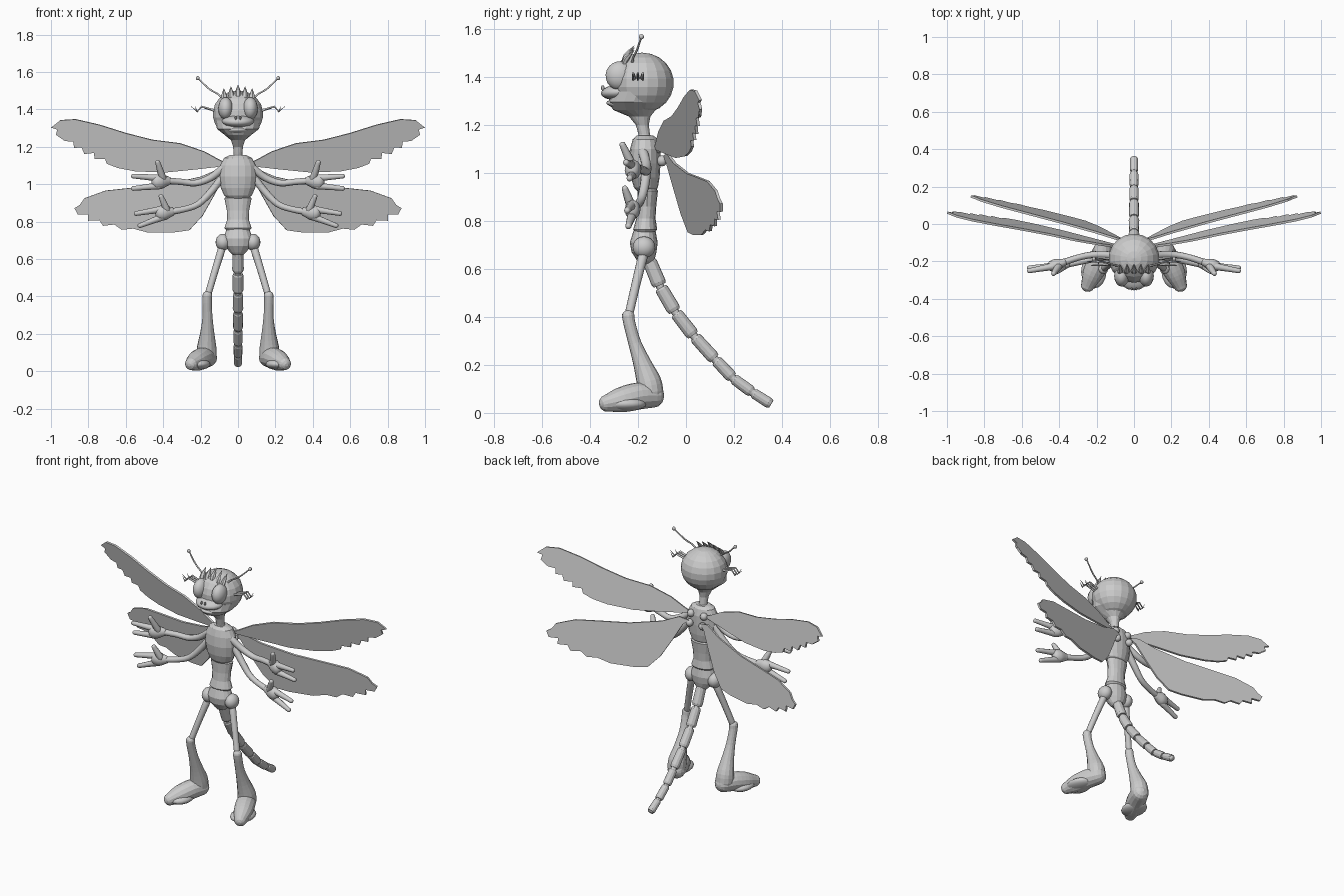
import bpy, bmesh, math
from mathutils import Vector, Matrix

grey = bpy.data.materials.new("matte_grey")
grey.diffuse_color = (0.6, 0.6, 0.6, 1)


def finish(name, bm, mirror=False, smooth=False):
    bmesh.ops.recalc_face_normals(bm, faces=bm.faces[:])
    me = bpy.data.meshes.new(name)
    bm.to_mesh(me)
    bm.free()
    me.materials.append(grey)
    for p in me.polygons:
        p.use_smooth = smooth
    ob = bpy.data.objects.new(name, me)
    bpy.context.collection.objects.link(ob)
    if mirror:
        ob.modifiers.new("mirror", 'MIRROR')
    return ob


def skin(bm, rings):
    """Join rings of points into a closed body."""
    vs = [[bm.verts.new(p) for p in r] for r in rings]
    n = len(vs[0])
    for a, b in zip(vs, vs[1:]):
        for i in range(n):
            bm.faces.new((a[i], a[(i + 1) % n], b[(i + 1) % n], b[i]))
    bm.faces.new(vs[0][::-1])
    bm.faces.new(vs[-1])


def loft(name, rows, n=16):
    """Rows are z, centre y, half width, half depth."""
    bm = bmesh.new()
    ang = [2 * math.pi * i / n for i in range(n)]
    skin(bm, [[(rx * math.cos(a), cy + ry * math.sin(a), z) for a in ang]
              for z, cy, rx, ry in rows])
    return finish(name, bm)


def tube(name, path, sides=10, mirror=False, smooth=True, flat=1.0, steps=3, cap=True):
    """Path points are x, y, z, radius; smoothed by a spline, with round ends."""
    P = [Vector(p) for p in path]
    P = [P[0] * 2 - P[1]] + P + [P[-1] * 2 - P[-2]]
    pts = []
    for k in range(1, len(P) - 2):
        a, b, c, d = P[k - 1:k + 3]
        for j in range(steps):
            t = j / steps
            pts.append(0.5 * (2 * b + (c - a) * t + (2 * a - 5 * b + 4 * c - d) * t * t
                              + (3 * b - a - 3 * c + d) * t ** 3))
    pts.append(P[-2])
    pos = [Vector(p[:3]) for p in pts]
    rad = [path[0][3]] + [max(p[3], 0.001) for p in pts[1:-1]] + [path[-1][3]]
    tan = [(pos[min(i + 1, len(pos) - 1)] - pos[max(i - 1, 0)]).normalized()
           for i in range(len(pos))]
    if cap:
        for end, s in ((0, -1), (-1, 1)):
            c, r, t = pos[end].copy(), rad[end], tan[end].copy()
            for f in (0.4, 0.75, 0.97):
                q, w = c + t * s * r * f * 0.9, r * math.sqrt(1 - f * f)
                at = 0 if s < 0 else len(pos)
                pos.insert(at, q), rad.insert(at, w), tan.insert(at, t)
    u = tan[0].cross(Vector((0, 0, 1)))
    if u.length < 0.1:
        u = Vector((1, 0, 0))
    rings = []
    for p, r, t in zip(pos, rad, tan):
        u = (u - t * u.dot(t)).normalized()
        v = t.cross(u)
        rings.append([p + u * r * math.cos(a) + v * r * flat * math.sin(a)
                      for a in (2 * math.pi * i / sides for i in range(sides))])
    bm = bmesh.new()
    skin(bm, rings)
    return finish(name, bm, mirror, smooth)


def ball(name, c, r, mirror=False, seg=16, smooth=False, tilt=0):
    bm = bmesh.new()
    m = Matrix.Translation(c) @ Matrix.Rotation(tilt, 4, 'X') @ Matrix.Diagonal((*r, 1))
    bmesh.ops.create_uvsphere(bm, u_segments=seg, v_segments=seg * 5 // 8, radius=1, matrix=m)
    return finish(name, bm, mirror, smooth)


# Head, jaw and neck
ball("skull", (0, -0.183, 1.375), (0.137, 0.132, 0.126), seg=18)
loft("jaw_and_neck", [(1.12, -0.17, 0.034, 0.034), (1.16, -0.174, 0.024, 0.024),
                      (1.20, -0.182, 0.026, 0.027), (1.235, -0.193, 0.038, 0.045),
                      (1.262, -0.215, 0.07, 0.088), (1.295, -0.218, 0.112, 0.105),
                      (1.34, -0.2, 0.125, 0.11)])
ball("muzzle", (0, -0.275, 1.338), (0.088, 0.08, 0.034), smooth=True, tilt=0.1)
ball("lower_lip", (0, -0.265, 1.283), (0.062, 0.068, 0.02), smooth=True, tilt=-0.15)
ball("eye", (0.066, -0.277, 1.405), (0.04, 0.058, 0.06), True, smooth=True, tilt=-0.1)
ball("nostril", (0.012, -0.347, 1.354), (0.006, 0.008, 0.011), True, seg=8)

# Forehead hair spikes
for i in range(-2, 3):
    x, drop = i * 0.035, abs(i) * 0.009
    tube("hair_spike", [(x, -0.262, 1.455 - drop, 0.012), (x * 1.05, -0.25, 1.49 - drop, 0.016),
                        (x * 1.08, -0.215, 1.53 - drop, 0.001)], 6, smooth=False, flat=0.7, steps=2)

# Antennae and zigzag side feelers
tube("antenna", [(0.075, -0.225, 1.45, 0.006), (0.105, -0.22, 1.48, 0.005),
                 (0.155, -0.205, 1.51, 0.005), (0.21, -0.187, 1.563, 0.004)], 6, True)
ball("antenna_tip", (0.215, -0.186, 1.567), (0.011,) * 3, True, 8, True)
for dy in (-0.02, 0, 0.02):
    tube("side_feeler", [(0.115, -0.2 + dy * 0.7, 1.39, 0.008), (0.195, -0.2 + dy, 1.415, 0.005),
                         (0.218, -0.2 + dy, 1.388, 0.005),
                         (0.25 - abs(dy), -0.2 + dy * 1.2, 1.415, 0.001)], 5, True, steps=1)

# Torso in three plates
loft("chest", [(1.155, -0.17, 0.045, 0.035), (1.14, -0.17, 0.075, 0.052),
               (1.10, -0.17, 0.096, 0.063), (1.04, -0.172, 0.1, 0.066),
               (0.98, -0.17, 0.092, 0.06), (0.94, -0.167, 0.074, 0.05),
               (0.92, -0.164, 0.05, 0.036)])
loft("waist", [(0.935, -0.16, 0.062, 0.036), (0.925, -0.16, 0.073, 0.043),
               (0.86, -0.163, 0.06, 0.039), (0.81, -0.167, 0.058, 0.04),
               (0.765, -0.17, 0.073, 0.05), (0.75, -0.172, 0.06, 0.04)])
loft("pelvis", [(0.775, -0.172, 0.04, 0.035), (0.755, -0.173, 0.062, 0.047),
                (0.71, -0.176, 0.08, 0.058), (0.67, -0.175, 0.072, 0.052),
                (0.635, -0.168, 0.042, 0.036), (0.62, -0.165, 0.025, 0.025)])

# Legs and feet
ball("hip_joint", (0.08, -0.175, 0.69), (0.04, 0.047, 0.045), True, smooth=True)
tube("thigh", [(0.085, -0.178, 0.66, 0.021), (0.125, -0.21, 0.53, 0.019),
               (0.163, -0.24, 0.40, 0.018)], 12, True)
tube("shin", [(0.164, -0.241, 0.405, 0.026), (0.165, -0.235, 0.37, 0.025),
              (0.163, -0.213, 0.29, 0.027), (0.164, -0.182, 0.205, 0.038),
              (0.167, -0.155, 0.13, 0.052), (0.168, -0.148, 0.085, 0.054)], 14, True, False)
tube("foot", [(0.163, -0.138, 0.072, 0.052), (0.19, -0.2, 0.07, 0.058),
              (0.222, -0.27, 0.054, 0.054), (0.248, -0.33, 0.04, 0.036)],
     14, True, False, flat=0.98)
ball("foot_sole", (0.215, -0.255, 0.037), (0.068, 0.09, 0.031), True, smooth=True)

# Segmented tail
joints = [(-0.155, 0.64), (-0.108, 0.527), (-0.045, 0.42), (0.033, 0.32),
          (0.122, 0.222), (0.195, 0.145), (0.277, 0.085), (0.355, 0.036)]
tube("tail_core", [(0, y, z, 0.017) for y, z in joints], 8, steps=1, cap=False)
for k, ((y0, z0), (y1, z1)) in enumerate(zip(joints, joints[1:])):
    r = 0.031 - k * 0.0014
    at = [(0.05, 0.8), (0.12, 0.95), (0.85, 1.0), (0.96, 0.85)]
    tube("tail_segment", [(0, y0 + (y1 - y0) * t, z0 + (z1 - z0) * t, r * f) for t, f in at],
         12, smooth=False, steps=1, cap=False)


# Two pairs of arms, each hand with a thumb and two fingers
def arm(name, path, palm, thumb, fingers):
    tube(name, path, 10, True)
    w, p, t = Vector(path[-1][:3]), Vector(palm), Vector(thumb)
    tube(name + "_palm", [(*w, 0.02), (*w.lerp(p, 0.6), 0.032), (*p, 0.031)],
         12, True, flat=1.25)
    b = w.lerp(p, 0.45) + Vector((0, -0.01, 0.015))
    tube(name + "_thumb", [(*b, 0.02), (*b.lerp(t, 0.55), 0.017), (*t, 0.013)], 10, True)
    for f, s in zip(fingers, (1, -1)):
        f, q = Vector(f), p + Vector((-0.01, 0, 0.021 * s))
        tube(name + "_finger", [(*q, 0.02), (*q.lerp(f, 0.5), 0.016), (*f, 0.013)], 10, True)


arm("upper_arm", [(0.075, -0.18, 1.09, 0.021), (0.145, -0.165, 1.035, 0.02),
                  (0.225, -0.165, 1.006, 0.018), (0.30, -0.18, 1.012, 0.017),
                  (0.375, -0.205, 1.018, 0.018)],
    (0.435, -0.225, 1.012), (0.43, -0.265, 1.118),
    [(0.56, -0.25, 1.043), (0.56, -0.235, 0.977)])
arm("lower_arm", [(0.075, -0.165, 1.05, 0.021), (0.14, -0.17, 0.965, 0.02),
                  (0.21, -0.185, 0.895, 0.018), (0.28, -0.2, 0.868, 0.017),
                  (0.355, -0.215, 0.853, 0.018)],
    (0.415, -0.225, 0.845), (0.412, -0.255, 0.935),
    [(0.545, -0.245, 0.843), (0.525, -0.24, 0.778)])


# Wings: scalloped outlines laid on slanted planes
def wing(name, outline, base, k, t):
    bm = bmesh.new()
    x0, y0, z0 = base
    face = bm.faces.new([bm.verts.new((x, y0 + k * (x - x0) - t * (z - z0), z))
                         for x, z in outline])
    bmesh.ops.triangulate(bm, faces=[face])
    ob = finish(name, bm)
    sol = ob.modifiers.new("thickness", 'SOLIDIFY')
    sol.thickness, sol.offset = 0.012, 0
    ob.modifiers.new("mirror", 'MIRROR')


wing("upper_wing", [(0.04, 1.10), (0.10, 1.13), (0.18, 1.174), (0.31, 1.218), (0.46, 1.237),
                    (0.60, 1.273), (0.74, 1.317), (0.87, 1.347), (0.95, 1.342), (0.998, 1.303),
                    (0.965, 1.293), (0.972, 1.265), (0.925, 1.262), (0.925, 1.232),
                    (0.88, 1.228), (0.875, 1.195), (0.835, 1.197), (0.82, 1.162),
                    (0.77, 1.168), (0.765, 1.137), (0.71, 1.137), (0.70, 1.11), (0.64, 1.087),
                    (0.55, 1.07), (0.39, 1.063), (0.22, 1.08), (0.09, 1.095)],
     (0.085, -0.12, 1.11), 0.24, 0.2)
wing("lower_wing", [(0.04, 1.07), (0.10, 1.083), (0.2, 1.04), (0.39, 0.998), (0.58, 0.979),
                    (0.71, 0.965), (0.82, 0.925), (0.845, 0.89), (0.873, 0.872),
                    (0.855, 0.838), (0.80, 0.84), (0.80, 0.805), (0.74, 0.808), (0.72, 0.778),
                    (0.66, 0.785), (0.62, 0.757), (0.56, 0.763), (0.48, 0.742), (0.34, 0.743),
                    (0.26, 0.754), (0.19, 0.83), (0.125, 0.945), (0.075, 1.04)],
     (0.09, -0.075, 1.05), 0.25, 0.15)
for z, y in ((1.105, -0.115), (1.05, -0.1)):
    ball("wing_root", (0.045, y, z), (0.023,) * 3, True, 10, True)
